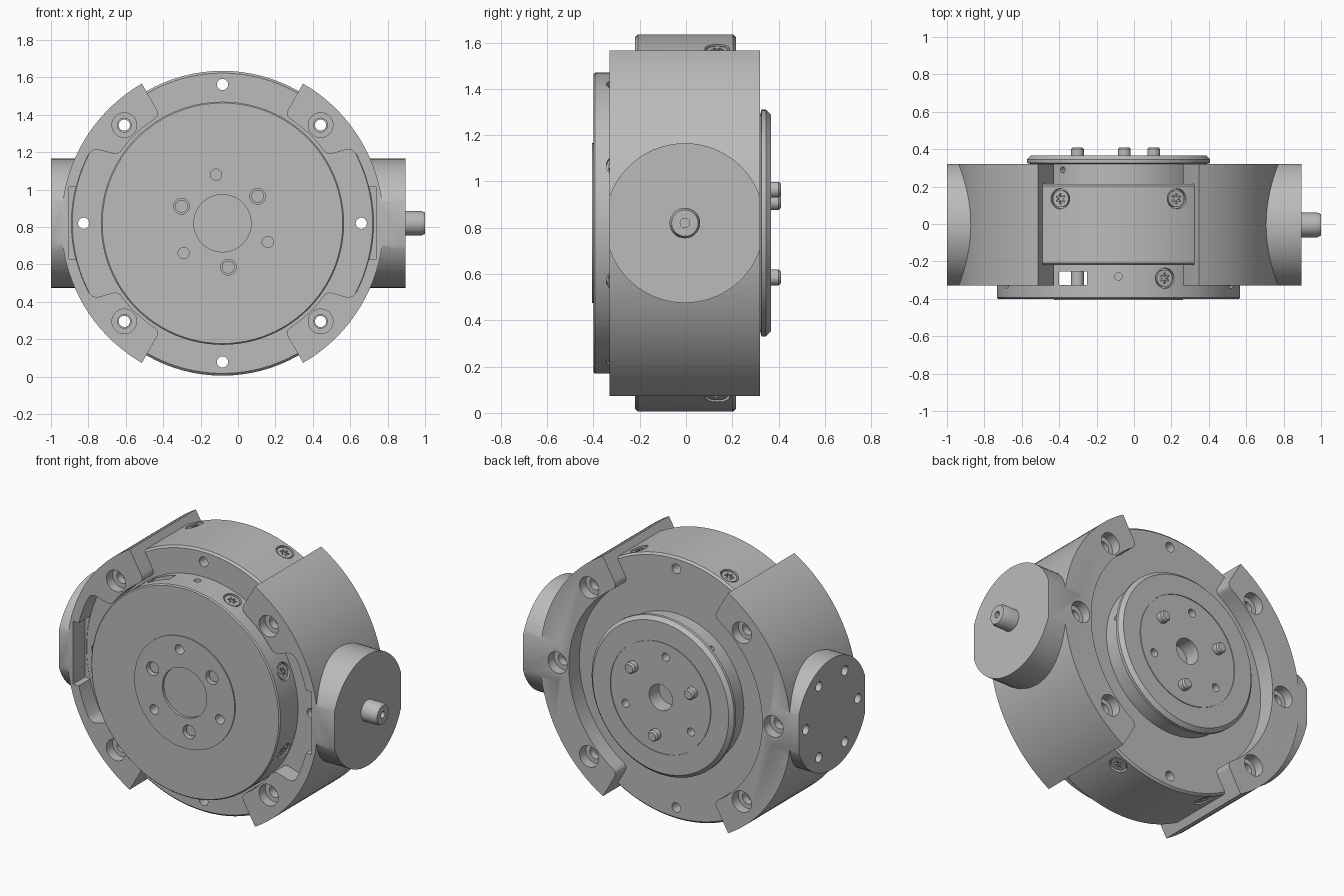
import bpy, bmesh
from math import cos, sin, acos, pi, radians, ceil
from mathutils import Vector, Matrix

if "Cube" in bpy.data.objects:
    bpy.data.objects.remove(bpy.data.objects["Cube"])

CX, CZ = -0.083, 0.82            # main axis runs along y
AXIS = Matrix.Translation((CX, 0, CZ))
BOLT_R = 0.742                   # bolt circle of the housing
RING_R, CAP_R = 0.815, 0.65
SHELL_FRONT, SHELL_BACK = -0.33, 0.32

metal = bpy.data.materials.new("grey metal")
metal.use_nodes = True
metal.diffuse_color = (0.5, 0.5, 0.5, 1)
metal.node_tree.nodes["Principled BSDF"].inputs["Base Color"].default_value = metal.diffuse_color


def make(name, bm, matrix=Matrix()):
    bmesh.ops.recalc_face_normals(bm, faces=bm.faces[:])
    mesh = bpy.data.meshes.new(name)
    bm.to_mesh(mesh)
    bm.free()
    mesh.transform(matrix)
    mesh.materials.append(metal)
    obj = bpy.data.objects.new(name, mesh)
    bpy.context.collection.objects.link(obj)
    return obj


def lathe(name, profile, matrix=AXIS, steps=96):
    """Turn a (radius, y) profile around the y axis."""
    bm = bmesh.new()
    verts = [bm.verts.new((r, y, 0)) for r, y in profile]
    edges = [bm.edges.new(pair) for pair in zip(verts, verts[1:])]
    bmesh.ops.spin(bm, geom=verts + edges, cent=(0, 0, 0), axis=(0, 1, 0),
                   angle=2 * pi, steps=steps, use_duplicate=False)
    bmesh.ops.remove_doubles(bm, verts=bm.verts[:], dist=0.0001)
    return make(name, bm, matrix)


def rod(name, r, a, b, matrix=AXIS, steps=24):
    return lathe(name, [(0, a), (r, a), (r, b), (0, b)], matrix, steps)


def prism(name, points, push):
    bm = bmesh.new()
    face = bm.faces.new([bm.verts.new(p) for p in points])
    extruded = bmesh.ops.extrude_face_region(bm, geom=[face])["geom"]
    moved = [v for v in extruded if isinstance(v, bmesh.types.BMVert)]
    bmesh.ops.translate(bm, verts=moved, vec=push)
    return make(name, bm)


def box(name, low, high):
    low, high = Vector(low), Vector(high)
    bm = bmesh.new()
    bmesh.ops.create_cube(bm, size=1)
    return make(name, bm, Matrix.Translation((low + high) / 2) @ Matrix.Diagonal((*(high - low), 1)))


def boolean(obj, tool, operation="DIFFERENCE"):
    mod = obj.modifiers.new("boolean", "BOOLEAN")
    mod.operation, mod.object, mod.solver = operation, tool, "EXACT"
    bpy.context.view_layer.objects.active = obj
    bpy.ops.object.modifier_apply(modifier=mod.name)
    bpy.data.objects.remove(tool)


def polar(r, degrees):
    """Frame parallel to the main axis, at a polar position."""
    a = radians(degrees)
    return Matrix.Translation((CX + r * cos(a), 0, CZ + r * sin(a)))


def radial(degrees, y):
    """Frame whose y axis points outward from the main axis."""
    a = radians(degrees)
    turn = Vector((cos(a), 0, sin(a))).to_track_quat("Y", "Z").to_matrix().to_4x4()
    return Matrix.Translation((CX, y, CZ)) @ turn


def arc_outline(corners, turn, y):
    """Closed outline from (radius, degrees, fillet) corners joined by arcs."""
    flat = [(Vector((r, radians(d) * 0.7)), f) for r, d, f in corners]
    rounded = []
    for i, (c, f) in enumerate(flat):
        if not f:
            rounded.append(c)
            continue
        a = c + (flat[i - 1][0] - c).normalized() * f
        b = c + (flat[(i + 1) % len(flat)][0] - c).normalized() * f
        for k in range(7):
            t = k / 6
            rounded.append(a * (1 - t) ** 2 + c * 2 * t * (1 - t) + b * t * t)
    points = []
    for p, q in zip(rounded, rounded[1:] + rounded[:1]):
        n = max(1, ceil(abs(q.y - p.y) / 0.04))
        for k in range(n):
            m = p.lerp(q, k / n)
            a = m.y / 0.7 + turn
            points.append((CX + m.x * cos(a), y, CZ + m.x * sin(a)))
    return points


# Central housing ring with through holes
ring = lathe("housing_ring", [(0, -0.22), (0.803, -0.22), (RING_R, -0.208), (RING_R, 0.203),
                              (0.803, 0.215), (0, 0.215)])
for k in range(8):
    boolean(ring, rod("cutter", 0.03, -0.5, 0.5, polar(BOLT_R, 45 * k)))

# Front cap with raised plate and shallow centre recess
cap = lathe("front_cap", [(0, -0.39), (0.153, -0.39), (0.153, -0.407), (0.345, -0.407),
                          (0.345, -0.4), (0.643, -0.4), (CAP_R, -0.393), (CAP_R, -0.21), (0, -0.21)])
boolean(cap, box("cutter", (-0.4, -0.325, 0), (-0.25, -0.255, 1.7)))
boolean(cap, rod("cutter", 0.02, 0.6, 0.7, radial(90, -0.28)))

# Rear hub with chamfered rim, groove and blind bore
hub = lathe("rear_hub", [(0, 0.2), (0.465, 0.2), (0.465, 0.32), (0.49, 0.326), (0.49, 0.345),
                         (0.468, 0.367), (0.347, 0.367), (0.347, 0.362), (0.342, 0.362),
                         (0.342, 0.367), (0.08, 0.367), (0.08, 0.27), (0, 0.27)])
for angle in (10, 130, 250):
    boolean(hub, rod("cutter", 0.016, 0.42, 0.52, radial(angle, 0.29)))

# Drive pins alternate with small threaded holes
for k in range(3):
    pin_at, hole_at = polar(0.237, 37.5 + 120 * k), polar(0.262, 97.5 + 120 * k)
    boolean(cap, rod("cutter", 0.042, -0.45, -0.35, pin_at))
    boolean(cap, rod("cutter", 0.03, -0.45, -0.34, hole_at))
    boolean(hub, rod("cutter", 0.025, 0.3, 0.4, hole_at))
    lathe(f"drive_pin_{k + 1}", [(0, -0.385), (0.034, -0.385), (0.034, 0.4), (0.026, 0.41), (0, 0.41)],
          pin_at, 24)

# Side shells, each with a flat-sided boss, a front pocket and bolt holes
SHELL = [(0.665, -60, 0.04), (0.862, -60, 0), (0.862, 60, 0), (0.665, 60, 0.04)]
POCKET = [(0.55, -45, 0), (0.666, -45, 0), (0.666, -33, 0.035), (0.805, -30, 0.04),
          (0.805, 30, 0.04), (0.666, 33, 0.035), (0.666, 45, 0), (0.55, 45, 0)]
BOSS_R, BOSS_Y, BOSS_HALF = 0.345, -0.005, 0.325
flat_angle = acos(BOSS_HALF / BOSS_R)
shells = []
for side, turn, end in (("left", 0, 0.895), ("right", pi, -1.0)):
    s = 1 if turn == 0 else -1
    depth = Vector((0, SHELL_BACK - SHELL_FRONT, 0))
    shell = prism(side + "_shell", arc_outline(SHELL, turn, SHELL_FRONT), depth)
    start = CX + s * 0.74
    profile = []
    for half in (0, pi):
        for k in range(25):
            a = half + flat_angle + (pi - 2 * flat_angle) * k / 24
            profile.append((start, BOSS_Y + BOSS_R * cos(a), CZ + BOSS_R * sin(a)))
    boolean(shell, prism("boss", profile, Vector((end - start, 0, 0))), "UNION")
    boolean(shell, prism("cutter", arc_outline(POCKET, turn, -0.4), Vector((0, 0.185, 0))))
    xs = sorted((CX + s * 0.6, CX + s * 0.82))
    boolean(shell, box("cutter", (xs[0], -0.4, CZ - 0.195), (xs[1], -0.215, CZ + 0.195)))
    for angle in (-45, 0, 45):
        at = polar(s * BOLT_R, angle)
        boolean(shell, rod("cutter", 0.037, -0.5, 0.5, at))
        boolean(shell, rod("cutter", 0.066, SHELL_BACK - 0.06, 0.4, at, 32))
        if angle:
            boolean(shell, rod("cutter", 0.066, -0.4, SHELL_FRONT + 0.06, at, 32))
    shells.append(shell)

# Mounting holes in the right boss face
for k in range(6):
    a = k * pi / 3
    at = Matrix.Translation((-1, BOSS_Y + 0.255 * cos(a), CZ + 0.255 * sin(a))) @ Matrix.Rotation(-pi / 2, 4, "Z")
    boolean(shells[1], rod("cutter", 0.03, -0.1, 0.08, at))

# Stub shaft on the left boss
lathe("stub_shaft", [(0, 0.85), (0.066, 0.85), (0.066, 0.98), (0.057, 1.0), (0.02, 1.0), (0.02, 0.96), (0, 0.96)],
      Matrix.Translation((0, BOSS_Y, CZ)) @ Matrix.Rotation(-pi / 2, 4, "Z"), 32)

# One screw head with a star recess, reused around both rims
head = rod("screw_head", 0.045, -0.04, -0.006, Matrix(), 32)
for k in range(3):
    bar = box("cutter", (-0.027, -0.016, -0.005), (0.027, 0.01, 0.005))
    bar.data.transform(Matrix.Rotation(k * pi / 3, 4, "Y"))
    boolean(head, bar)
head_mesh = head.data
bpy.data.objects.remove(head)
rim_screws = [(cap, CAP_R, -0.29, a) for a in (22.5, 67.5, 157.5, 202.5, 292.5, 337.5)]
rim_screws += [(ring, RING_R, 0.135, a) for a in (67.5, 112.5, 247.5, 292.5)]
for i, (body, r, y, angle) in enumerate(rim_screws):
    at = radial(angle, y)
    boolean(body, rod("cutter", 0.054, r - 0.025, r + 0.03, at, 32))
    screw = bpy.data.objects.new(f"rim_screw_{i + 1}", head_mesh)
    screw.matrix_world = at @ Matrix.Translation((0, r, 0))
    bpy.context.collection.objects.link(screw)

# Smooth the round surfaces and keep the machined edges crisp
bpy.ops.object.select_all(action="DESELECT")
for obj in bpy.context.collection.objects:
    if obj.type == "MESH" and metal.name in obj.data.materials:
        obj.select_set(True)
        bpy.context.view_layer.objects.active = obj
bpy.ops.object.shade_smooth_by_angle(angle=radians(25))
